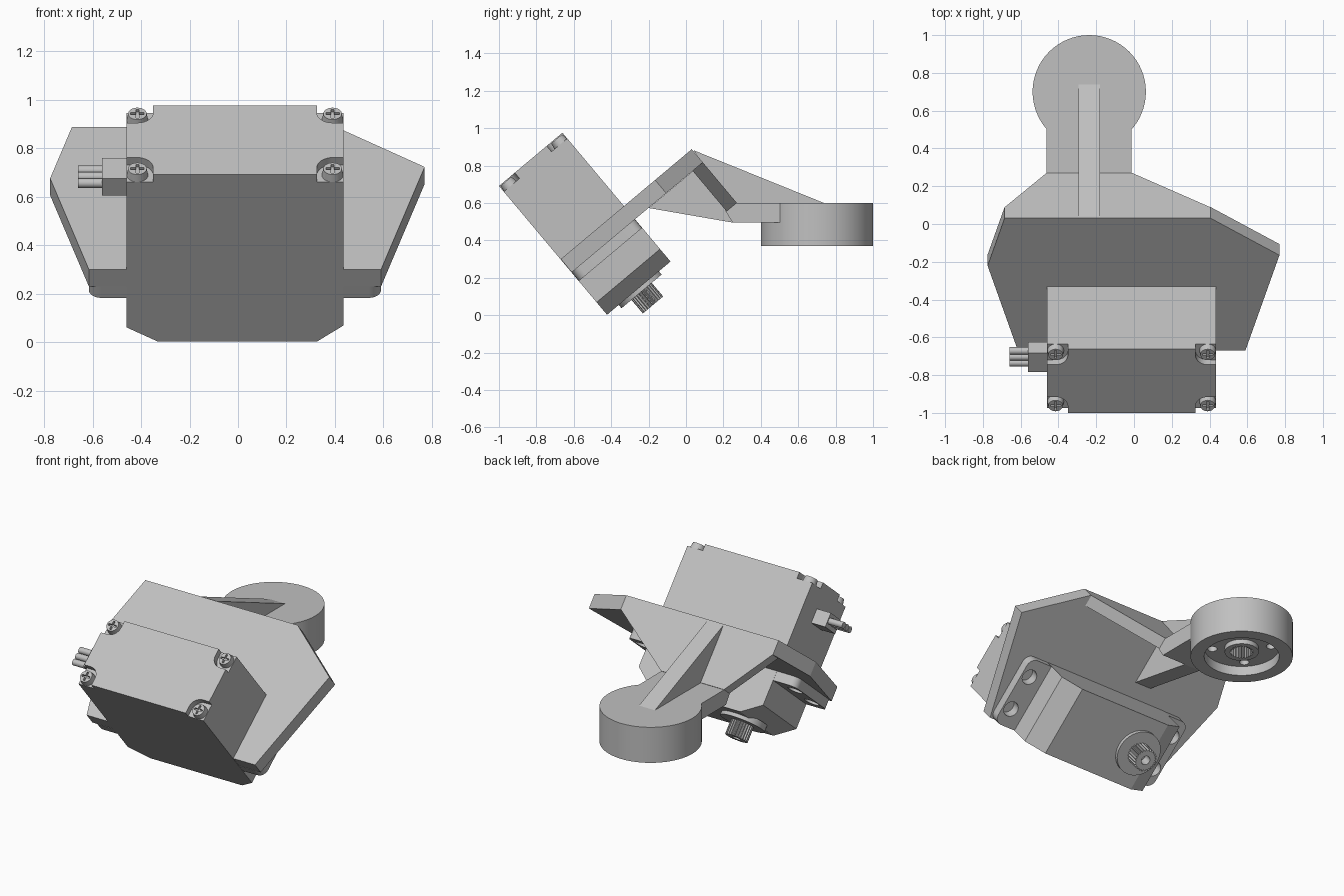
import bpy, bmesh
from math import sin, cos, pi, radians
from mathutils import Matrix

if "Cube" in bpy.data.objects:
    bpy.data.objects.remove(bpy.data.objects["Cube"], do_unlink=True)

GREY = bpy.data.materials.new("light_grey_plastic")
GREY.use_nodes = True
GREY.diffuse_color = (0.53, 0.53, 0.53, 1)
GREY.node_tree.nodes["Principled BSDF"].inputs["Base Color"].default_value = (0.53, 0.53, 0.53, 1)

FLAT = Matrix.Identity(4)
TILT = Matrix.Rotation(radians(40), 4, "X")   # frame of the servo and its plate
SHAFT_X, MID_V, MID_X = -0.237, -0.1, -0.0125
parts = []


def prism(name, pts, axis, lo, hi, frame=FLAT):
    """Extrude a closed 2D outline along one axis."""
    def place(p, t):
        return {"x": (t, *p), "y": (p[0], t, p[1]), "z": (*p, t)}[axis]
    bm = bmesh.new()
    rings = [[bm.verts.new(place(p, t)) for p in pts] for t in (lo, hi)]
    for ring in rings:
        bm.faces.new(ring)
    for i in range(len(pts)):
        j = (i + 1) % len(pts)
        bm.faces.new((rings[0][i], rings[0][j], rings[1][j], rings[1][i]))
    bmesh.ops.recalc_face_normals(bm, faces=bm.faces)
    mesh = bpy.data.meshes.new(name)
    bm.to_mesh(mesh)
    bm.free()
    mesh.materials.append(GREY)
    obj = bpy.data.objects.new(name, mesh)
    bpy.context.collection.objects.link(obj)
    obj.matrix_world = frame
    parts.append(obj)
    return obj


def rect(a0, b0, a1, b1):
    return [(a0, b0), (a1, b0), (a1, b1), (a0, b1)]


def circle(a, b, r, n=48):
    return [(a + r * cos(2 * pi * i / n), b + r * sin(2 * pi * i / n)) for i in range(n)]


def toothed(a, b, r, depth, teeth=24):
    pts = []
    for i in range(teeth * 4):
        rad = r if i % 4 < 2 else r - depth
        t = 2 * pi * i / (teeth * 4)
        pts.append((a + rad * cos(t), b + rad * sin(t)))
    return pts


def rounded(a0, b0, a1, b1, r, n=6):
    pts = []
    corners = [(a1 - r, b1 - r), (a0 + r, b1 - r), (a0 + r, b0 + r), (a1 - r, b0 + r)]
    for k, (a, b) in enumerate(corners):
        for i in range(n + 1):
            t = pi / 2 * (k + i / n)
            pts.append((a + r * cos(t), b + r * sin(t)))
    return pts


def cut(obj, cutters):
    """Subtract the cutters, bake the result and drop them."""
    for c in cutters:
        mod = obj.modifiers.new("cut", "BOOLEAN")
        mod.operation, mod.solver, mod.object = "DIFFERENCE", "EXACT", c
    bpy.context.view_layer.update()
    dg = bpy.context.evaluated_depsgraph_get()
    mesh = bpy.data.meshes.new_from_object(obj.evaluated_get(dg))
    obj.modifiers.clear()
    obj.data = mesh
    for c in cutters:
        parts.remove(c)
        bpy.data.objects.remove(c, do_unlink=True)


# Servo body with chamfered lower ends
L, R, FRONT, BACK, BASE, LID = -0.46, 0.435, -0.322, 0.121, 0.273, 1.172
body = prism("servo_body", [(L, LID), (L, 0.35), (L + 0.13, BASE), (R - 0.11, BASE),
                            (R, 0.36), (R, LID)], "y", FRONT, BACK, TILT)

# Corner recesses in the lid, each with a cross-head screw
INSET, POCKET = 0.045, 0.065
pockets = []
for cx, ix in ((L, 1), (R, -1)):
    for cv, iv in ((FRONT, 1), (BACK, -1)):
        x, v = cx + ix * INSET, cv + iv * INSET
        arc = [(POCKET * cos(pi / 2 * i / 8), POCKET * sin(pi / 2 * i / 8)) for i in range(9)]
        outline = arc + [(-0.1, POCKET), (-0.1, -0.1), (POCKET, -0.1)]
        pockets.append(prism("pocket", [(x + ix * a, v + iv * b) for a, b in outline],
                             "z", LID - 0.04, LID + 0.05, TILT))
        head = prism("screw_head", circle(x, v, INSET, 24), "z", LID - 0.045, LID - 0.005, TILT)
        for vert in head.data.vertices:          # taper the crown slightly
            if vert.co.z > LID - 0.02:
                vert.co.x = x + (vert.co.x - x) * 0.85
                vert.co.y = v + (vert.co.y - v) * 0.85
        cut(head, [prism("slot", rect(x - w, v - h, x + w, v + h), "z", LID - 0.02, LID + 0.02, TILT)
                   for w, h in ((0.028, 0.006), (0.006, 0.028))])
cut(body, pockets)

# Mounting flange with two screw holes at each end
flange = prism("servo_flange", rounded(-0.615, FRONT + 0.001, 0.59, BACK - 0.001, 0.05),
               "z", 0.508, 0.569, TILT)
cut(flange, [prism("hole", circle(MID_X + sx * 0.545, MID_V + sv * 0.11, 0.047, 24),
                   "z", 0.45, 0.62, TILT) for sx in (-1, 1) for sv in (-1, 1)])

# Output collar and splined shaft
prism("output_collar", circle(SHAFT_X, MID_V, 0.14), "z", 0.25, 0.29, TILT)
shaft = prism("output_spline", toothed(SHAFT_X, MID_V, 0.071, 0.01), "z", 0.155, 0.26, TILT)
cut(shaft, [prism("bore", circle(SHAFT_X, MID_V, 0.028, 20), "z", 0.1, 0.22, TILT)])

# Cable plug and its three wires
prism("cable_plug", rect(MID_V - 0.066, 0.93, MID_V + 0.066, 1.02), "x", -0.56, -0.45, TILT)
for i in (-1, 0, 1):
    prism("wire", circle(MID_V + i * 0.041, 0.975, 0.02, 16), "x", -0.66, -0.55, TILT)

# Angled mounting plate
prism("mounting_plate", [(-0.685, 0.594), (0.405, 0.594), (0.77, 0.338), (0.59, -0.32),
                         (-0.615, -0.32), (-0.775, 0.265)], "z", 0.568, 0.66, TILT)

# Tapered web dropping from the plate to the neck
NECK = 0.225
prism("tapered_web", [(-0.685, 0.57), (0.405, 0.57), (SHAFT_X + NECK, 0.286),
                      (SHAFT_X - NECK, 0.286)], "y", 0.523, 0.594, TILT)

# Flat neck reaching into the round holder
prism("neck", [(0.21, 0.558), (0.25, 0.495), (0.6, 0.495), (0.6, 0.599), (0.27, 0.599)],
      "x", SHAFT_X - NECK, SHAFT_X + NECK)

# Stiffening ribs above and below the web
RIB = 0.057
prism("upper_rib", [(0.04, 0.882), (0.74, 0.599), (0.7, 0.58), (0.25, 0.58)],
      "x", SHAFT_X - RIB, SHAFT_X + RIB)
prism("lower_rib", [(-0.2, 0.573), (0.25, 0.495), (0.25, 0.58), (0.06, 0.79)],
      "x", SHAFT_X - RIB, SHAFT_X + RIB)

# Round holder, hollow underneath, with a splined hub and four holes
DY, FLOOR = 0.7, 0.43
holder = prism("round_holder", circle(SHAFT_X, DY, 0.3, 64), "z", 0.37, 0.6)
cut(holder, [prism("recess", circle(SHAFT_X, DY, 0.22, 64), "z", 0.3, FLOOR)])
cut(holder, [prism("hole", circle(SHAFT_X + sx * 0.122, DY + sy * 0.122, 0.028, 20), "z", 0.4, 0.5)
             for sx in (-1, 1) for sy in (-1, 1)]
    + [prism("socket", toothed(SHAFT_X, DY, 0.07, 0.01), "z", 0.35, 0.5)])
hub = prism("splined_hub", circle(SHAFT_X, DY, 0.1), "z", 0.4, FLOOR + 0.01)
cut(hub, [prism("socket", toothed(SHAFT_X, DY, 0.07, 0.01), "z", 0.35, 0.5)])

# Smooth the round walls, keep the edges crisp
bpy.ops.object.select_all(action="DESELECT")
for obj in parts:
    obj.select_set(True)
bpy.context.view_layer.objects.active = parts[0]
bpy.ops.object.shade_smooth_by_angle(angle=radians(25))
